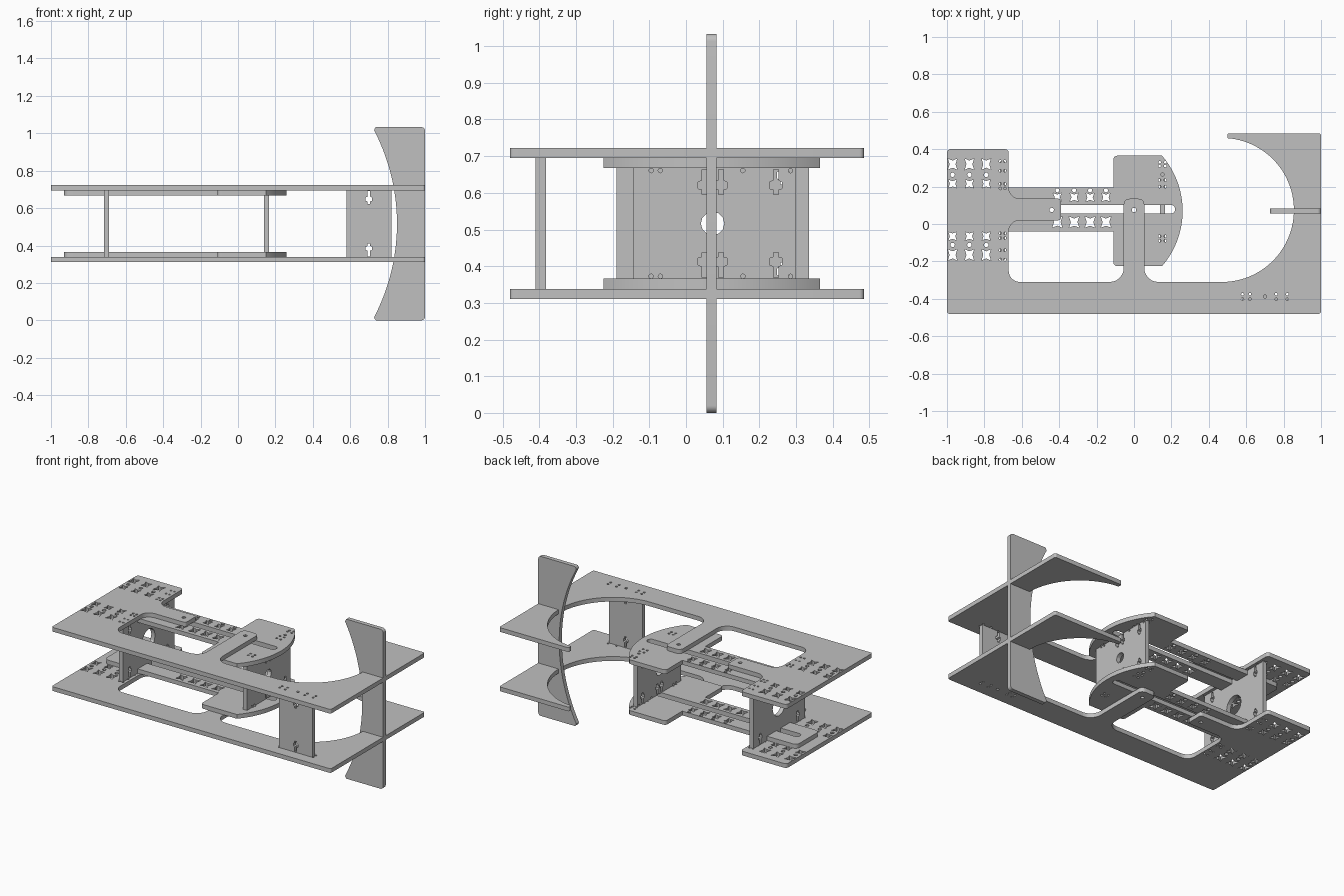
import bpy, bmesh
from math import pi, cos, sin, asin, tan
from mathutils import Matrix, Vector

cube = bpy.data.objects.get("Cube")
if cube:
    bpy.data.objects.remove(cube, do_unlink=True)

grey = bpy.data.materials.new("plain grey")
grey.use_nodes = True
grey.diffuse_color = (0.53, 0.53, 0.53, 1)
grey.node_tree.nodes["Principled BSDF"].inputs["Base Color"].default_value = grey.diffuse_color

T = 0.0275          # sheet thickness
MID = 0.5165        # height of the mirror plane between the two decks
CY = 0.075          # y of the slider axis
FLAT = Matrix.Identity(4)
FACING_FRONT = Matrix.Rotation(pi / 2, 4, 'X')
FACING_SIDE = Matrix(((0, 0, 1, 0), (1, 0, 0, 0), (0, 1, 0, 0), (0, 0, 0, 1)))


def arc(cx, cy, r, a0, a1, n=32):
    return [(cx + r * cos(a0 + (a1 - a0) * i / n), cy + r * sin(a0 + (a1 - a0) * i / n)) for i in range(n + 1)]


def dot(x, y, r=0.007):
    return arc(x, y, r, 0, 2 * pi * 11 / 12, 11)


def rounded(corners, steps=7):
    """Polygon whose corners (x, y, radius) are filleted; no radius means sharp."""
    out = []
    for i, c in enumerate(corners):
        p = Vector(c[:2])
        if len(c) < 3:
            out.append(p[:])
            continue
        a = (Vector(corners[i - 1][:2]) - p).normalized()
        b = (Vector(corners[(i + 1) % len(corners)][:2]) - p).normalized()
        half = a.angle(b) / 2
        centre = p + (a + b).normalized() * c[2] / sin(half)
        start = p + a * c[2] / tan(half) - centre
        end = p + b * c[2] / tan(half) - centre
        sweep = start.angle_signed(end)
        for k in range(steps + 1):
            t = -sweep * k / steps
            out.append((centre.x + start.x * cos(t) - start.y * sin(t),
                        centre.y + start.x * sin(t) + start.y * cos(t)))
    return out


def star(x, y, w, h):
    """Square hole with pinched sides."""
    pts = []
    for i in range(8):
        k = 0.5 if i % 2 else 0.32
        a = i * pi / 4
        pts.append((x + w * k * round(cos(a) * 1.1), y + h * k * round(sin(a) * 1.1)))
    return pts


def keyhole(u, v, d):
    """Bolt slot with a cross-shaped nut pocket; d = +1 points up."""
    right = [(0.007, 0), (0.007, 0.03), (0.017, 0.034), (0.017, 0.052), (0.007, 0.055), (0.007, 0.068)]
    return [(u + x, v + d * y) for x, y in right] + [(u - x, v + d * y) for x, y in reversed(right)]


def sheet(name, outline, holes, frame, offset):
    """Cut sheet: filled outline with holes, extruded, turned and placed."""
    curve = bpy.data.curves.new(name, 'CURVE')
    curve.dimensions = '2D'
    curve.fill_mode = 'BOTH'
    curve.extrude = T / 2
    for loop in [outline] + holes:
        s = curve.splines.new('POLY')
        s.points.add(len(loop) - 1)
        for pt, (x, y) in zip(s.points, loop):
            pt.co = (x, y, 0, 1)
        s.use_cyclic_u = True
    temp = bpy.data.objects.new(name + "_temp", curve)
    mesh = bpy.data.meshes.new_from_object(temp)
    bpy.data.objects.remove(temp)
    bm = bmesh.new()
    bm.from_mesh(mesh)
    bmesh.ops.remove_doubles(bm, verts=bm.verts, dist=0.0001)
    bmesh.ops.recalc_face_normals(bm, faces=bm.faces)
    bm.to_mesh(mesh)
    bm.free()
    mesh.transform(Matrix.Translation(offset) @ frame)
    mesh.materials.clear()
    mesh.materials.append(grey)
    obj = bpy.data.objects.new(name, mesh)
    bpy.context.collection.objects.link(obj)
    bpy.ops.object.select_all(action='DESELECT')
    obj.select_set(True)
    bpy.context.view_layer.objects.active = obj
    bpy.ops.object.shade_smooth_by_angle()


# Main deck: long frame with a round bay, two tabs and a mounting wing
bay = arc(0.47, CY, 0.385, 1.49, -pi / 2, 48)
deck = rounded([(-1, -0.48, 0.012), (1, -0.48, 0.012), (1, 0.485, 0.012), (0.5, 0.485, 0.008)] + bay + [
    (0.055, -0.31, 0.075), (0.055, 0.135, 0.03), (-0.055, 0.135, 0.03), (-0.055, -0.31, 0.075),
    (-0.67, -0.31, 0.06), (-0.67, 0.02, 0.06), (-0.39, 0.02, 0.015), (-0.39, 0.135, 0.015),
    (-0.67, 0.135, 0.06), (-0.67, 0.4, 0.02), (-1, 0.4, 0.02)])
deck_holes = [dot(-0.44, CY, 0.012), dot(0, CY, 0.012), dot(0.7, -0.388, 0.009)]
for x in (-0.97, -0.88, -0.79):
    deck_holes += [star(x, 0.32, 0.05, 0.06), star(x, 0.215, 0.045, 0.045), dot(x, 0.263, 0.012),
                   star(x, -0.165, 0.05, 0.06), star(x, -0.065, 0.045, 0.045), dot(x, -0.112, 0.012)]
for x in (-0.715, -0.69):
    for y in (0.335, 0.285, 0.215, 0.19, -0.05, -0.075, -0.14, -0.19):
        deck_holes.append(dot(x, y))
for x in (0.58, 0.62, 0.76, 0.82):
    deck_holes += [dot(x, -0.375), dot(x, -0.402)]

# Slider: narrow slotted bar with a wide rounded head
half = asin(0.295 / 0.45)
head = arc(-0.19, 0.07, 0.45, -half, half)
slider = rounded([(-0.93, 0.195, 0.03), (-0.93, -0.04, 0.03), (-0.11, -0.04), (-0.11, -0.225, 0.02)] + head
                 + [(-0.11, 0.365, 0.02), (-0.11, 0.195)])
slot = arc(0.197, 0.079, 0.023, -pi / 2, pi / 2, 10) + arc(-0.85, 0.079, 0.023, pi / 2, 1.5 * pi, 10)
slider_holes = [slot, dot(0.152, 0.265, 0.009)]
for x in (-0.41, -0.32, -0.235, -0.15):
    slider_holes += [star(x, 0.143, 0.045, 0.045), star(x, 0.01, 0.055, 0.06), dot(x, 0.18, 0.011)]
for x in (0.137, 0.167):
    for y in (0.33, 0.31, 0.235, 0.2, -0.065, -0.09):
        slider_holes.append(dot(x, y))

for side, label in ((-1, "lower"), (1, "upper")):
    sheet(label + "_deck", deck, deck_holes, FLAT, (0, 0, MID + side * 0.192))
    sheet(label + "_slider", slider, slider_holes, FLAT, (0, 0, MID + side * 0.1645))


def panel(name, u0, u1, height, holes, frame, offset):
    v0, v1 = MID - height / 2, MID + height / 2
    sheet(name, [(u0, v0), (u1, v0), (u1, v1), (u0, v1)], holes, frame, offset)


def bolt_slots(us, height):
    inset = height / 2 - 0.004
    return [keyhole(u, MID + s * inset, -s) for u in us for s in (-1, 1)]


# Upright panels between the decks
TALL, SHORT = 0.357, 0.302
panel("front_support", 0.58, 0.82, TALL, bolt_slots([0.7], TALL), FACING_FRONT, (0, -0.396, 0))
panel("rear_support", -0.19, 0.335, TALL,
      bolt_slots([-0.12, 0.265], TALL) + [dot(0.073, MID, 0.065)], FACING_SIDE, (-0.704, 0, 0))
pins = [dot(y, MID + s * 0.144, 0.006) for y in (-0.095, -0.07, 0.155, 0.285) for s in (-1, 1)]
panel("slider_support", -0.145, 0.3, SHORT,
      bolt_slots([0.05, 0.095, 0.245], SHORT) + pins + [dot(0.0725, MID, 0.032)], FACING_SIDE, (0.152, 0, 0))

# Upright fin with a concave inner edge
sweep = asin(0.5 / 1.081)
fin = rounded(arc(0.85 - 1.081, MID, 1.081, -sweep, sweep, 40)
              + [(0.735, 1.033, 0.008), (1, 1.033, 0.02), (1, 0, 0.02), (0.735, 0, 0.008)])
sheet("fin", fin, [], FACING_FRONT, (0, 0.07, 0))
